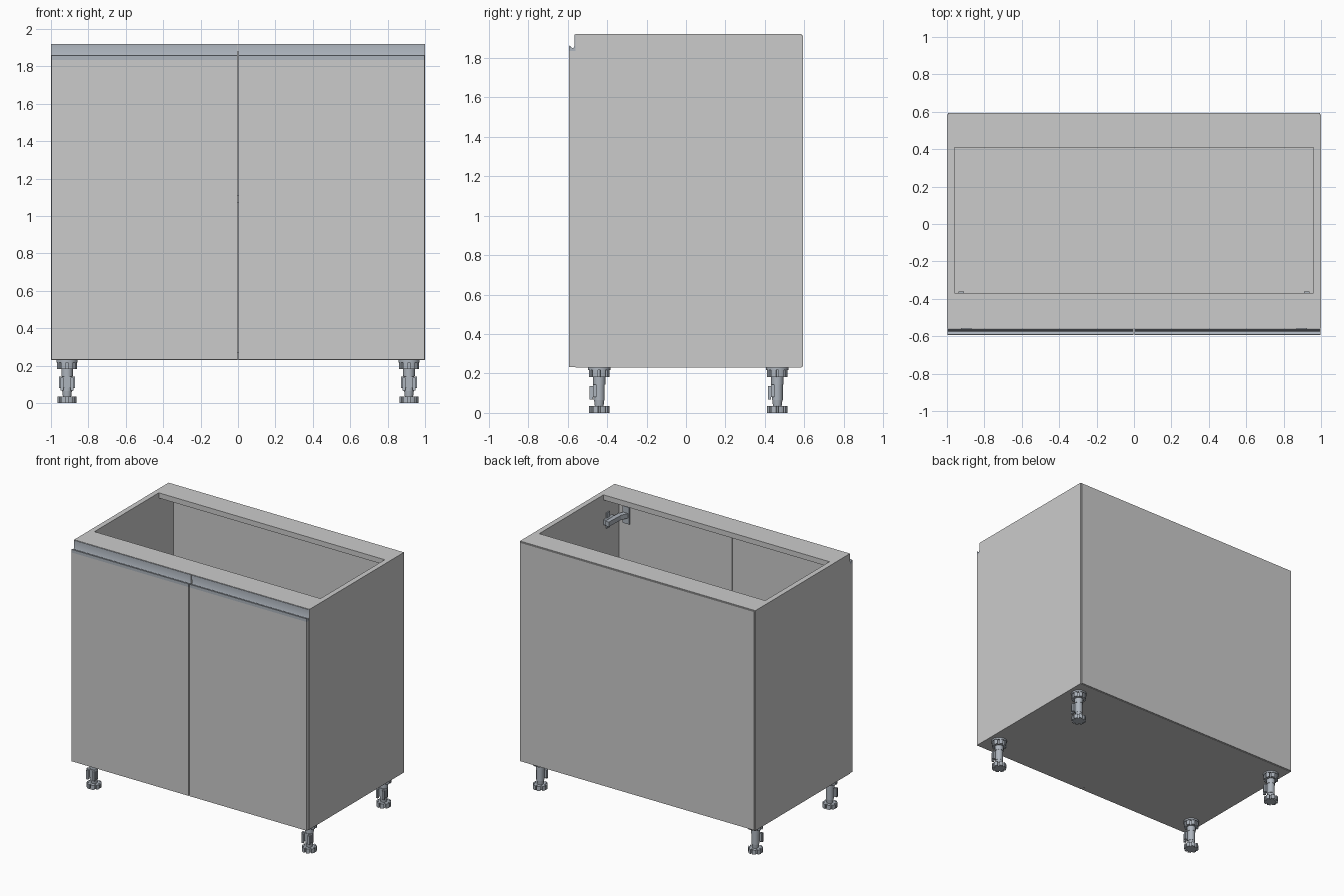
import bpy, bmesh, math
from mathutils import Matrix, Vector

if "Cube" in bpy.data.objects:
    bpy.data.objects.remove(bpy.data.objects["Cube"])

metal = bpy.data.materials.new("metal")
metal.diffuse_color = (0.42, 0.46, 0.51, 1)
metal.use_nodes = True
metal.node_tree.nodes["Principled BSDF"].inputs["Base Color"].default_value = metal.diffuse_color


def add_box(bm, x, y, z):
    """Box between (min, max) pairs on each axis."""
    size = Vector((abs(x[1] - x[0]), abs(y[1] - y[0]), abs(z[1] - z[0]), 1))
    mid = Vector((sum(x) / 2, sum(y) / 2, sum(z) / 2))
    bmesh.ops.create_cube(bm, size=1, matrix=Matrix.Translation(mid) @ Matrix.Diagonal(size))


def add_prism(bm, points, vec):
    """Extrude a closed polygon along vec."""
    face = bm.faces.new([bm.verts.new(p) for p in points])
    out = bmesh.ops.extrude_face_region(bm, geom=[face], use_keep_orig=True)
    bmesh.ops.translate(bm, vec=vec, verts=[v for v in out["geom"] if isinstance(v, bmesh.types.BMVert)])


def add_cyl(bm, r1, r2, z0, z1, seg=24):
    bmesh.ops.create_cone(bm, cap_ends=True, segments=seg, radius1=r1, radius2=r2, depth=z1 - z0,
                          matrix=Matrix.Translation((0, 0, (z0 + z1) / 2)))


def finish(bm, name, mat=None, smooth=False):
    bmesh.ops.recalc_face_normals(bm, faces=bm.faces)
    me = bpy.data.meshes.new(name)
    bm.to_mesh(me)
    bm.free()
    if mat:
        me.materials.append(mat)
    ob = bpy.data.objects.new(name, me)
    bpy.context.collection.objects.link(ob)
    if smooth:
        bpy.ops.object.select_all(action='DESELECT')
        ob.select_set(True)
        bpy.context.view_layer.objects.active = ob
        bpy.ops.object.shade_smooth_by_angle(angle=math.radians(35))
    return ob


def panel(name, x, y, z):
    bm = bmesh.new()
    add_box(bm, x, y, z)
    return finish(bm, name)


Z0, Z1, T = 0.23, 1.92, 0.04        # carcass bottom, top, board thickness
YF, YB = -0.56, 0.586               # carcass front and back
IN = 1 - T

# Carcass boards
panel("left_side", (-1, -IN), (YF, YB), (Z0, Z1))
panel("right_side", (IN, 1), (YF, YB), (Z0, Z1))
panel("bottom_board", (-IN, IN), (YF, YB), (Z0, Z0 + T))
panel("shelf", (-IN, IN), (YF + 0.03, YB), (1.073, 1.111))
panel("front_top_rail", (-IN, IN), (YF, -0.37), (Z1 - T, Z1))
panel("back_top_rail", (-IN, IN), (0.41, YB), (Z1 - T, Z1))
panel("back_panel", (-0.994, 0.994), (YB, 0.593), (Z0 + 0.004, Z1 - 0.006))

# Doors with a grooved metal grip strip along the top
grip = [(-0.593, 1.835), (-0.593, 1.858), (-0.590, 1.862), (-0.586, 1.860), (-0.582, 1.853),
        (-0.576, 1.849), (-0.569, 1.852), (-0.565, 1.860), (-0.565, 1.918), (-0.561, 1.918), (-0.561, 1.835)]
for side, s in (("left", -1), ("right", 1)):
    panel(side + "_door", (s * 0.004, s * 0.998), (-0.593, -0.561), (Z0 + 0.002, 1.835))
    bm = bmesh.new()
    add_prism(bm, [(s * 0.004, y, z) for y, z in grip], (s * 0.994, 0, 0))
    finish(bm, side + "_grip_strip", metal, smooth=True)

# Hinges: cup plate on the door, curved arm, mounting plate on the side
arm = [(-0.56, -0.016), (-0.545, -0.016), (-0.52, 0.0), (-0.36, 0.0), (-0.36, -0.03), (-0.50, -0.035), (-0.56, -0.06)]
for side, s in (("left", -1), ("right", 1)):
    for level, z in (("lower", 0.46), ("upper", 1.71)):
        bm = bmesh.new()
        add_box(bm, (s * 0.87, s * 0.925), (-0.561, -0.553), (z - 0.065, z + 0.065))
        add_prism(bm, [(s * (IN - 0.022 + dx), y, z - 0.018) for y, dx in arm], (0, 0, 0.036))
        add_box(bm, (s * (IN - 0.022), s * IN), (-0.47, -0.37), (z - 0.02, z + 0.02))
        add_box(bm, (s * (IN - 0.008), s * IN), (-0.435, -0.40), (z - 0.06, z + 0.06))
        finish(bm, f"{side}_{level}_hinge", metal)


def notched_circle(r, depth, notches, z, half=0.12):
    """Circle outline with narrow radial slots."""
    pts = []
    for i in range(notches):
        a = 2 * math.pi * i / notches
        step = (2 * math.pi / notches - 2 * half) / 3
        for ang, rad in [(a - half, r - depth), (a + half, r - depth)] + \
                        [(a + half + k * step, r) for k in range(4)]:
            pts.append((rad * math.cos(ang), rad * math.sin(ang), z))
    return pts


# Adjustable leg, built once and shared by all four corners
bm = bmesh.new()
add_cyl(bm, 0.057, 0.057, 0.218, Z0)                                   # mounting flange
add_prism(bm, notched_circle(0.053, 0.012, 8, 0.182), (0, 0, 0.037))   # ribbed socket
add_cyl(bm, 0.031, 0.031, 0.145, 0.183)                                # collar
add_cyl(bm, 0.028, 0.028, 0.065, 0.146)                                # stem
add_cyl(bm, 0.022, 0.026, 0.034, 0.066)                                # threaded neck
add_prism(bm, notched_circle(0.052, 0.014, 8, 0.0), (0, 0, 0.034))     # slotted foot
add_box(bm, (-0.043, 0.043), (-0.032, -0.014), (0.08, 0.143))          # plinth clip
for s in (-1, 1):
    add_box(bm, (s * 0.018, s * 0.034), (-0.048, -0.032), (0.068, 0.137))
leg = finish(bm, "front_left_leg", metal, smooth=True)
leg.location = (-0.914, -0.44, 0)
for name, x, y in (("front_right_leg", 0.914, -0.44), ("back_left_leg", -0.914, 0.463), ("back_right_leg", 0.914, 0.463)):
    ob = leg.copy()
    ob.name = name
    ob.location = (x, y, 0)
    bpy.context.collection.objects.link(ob)
